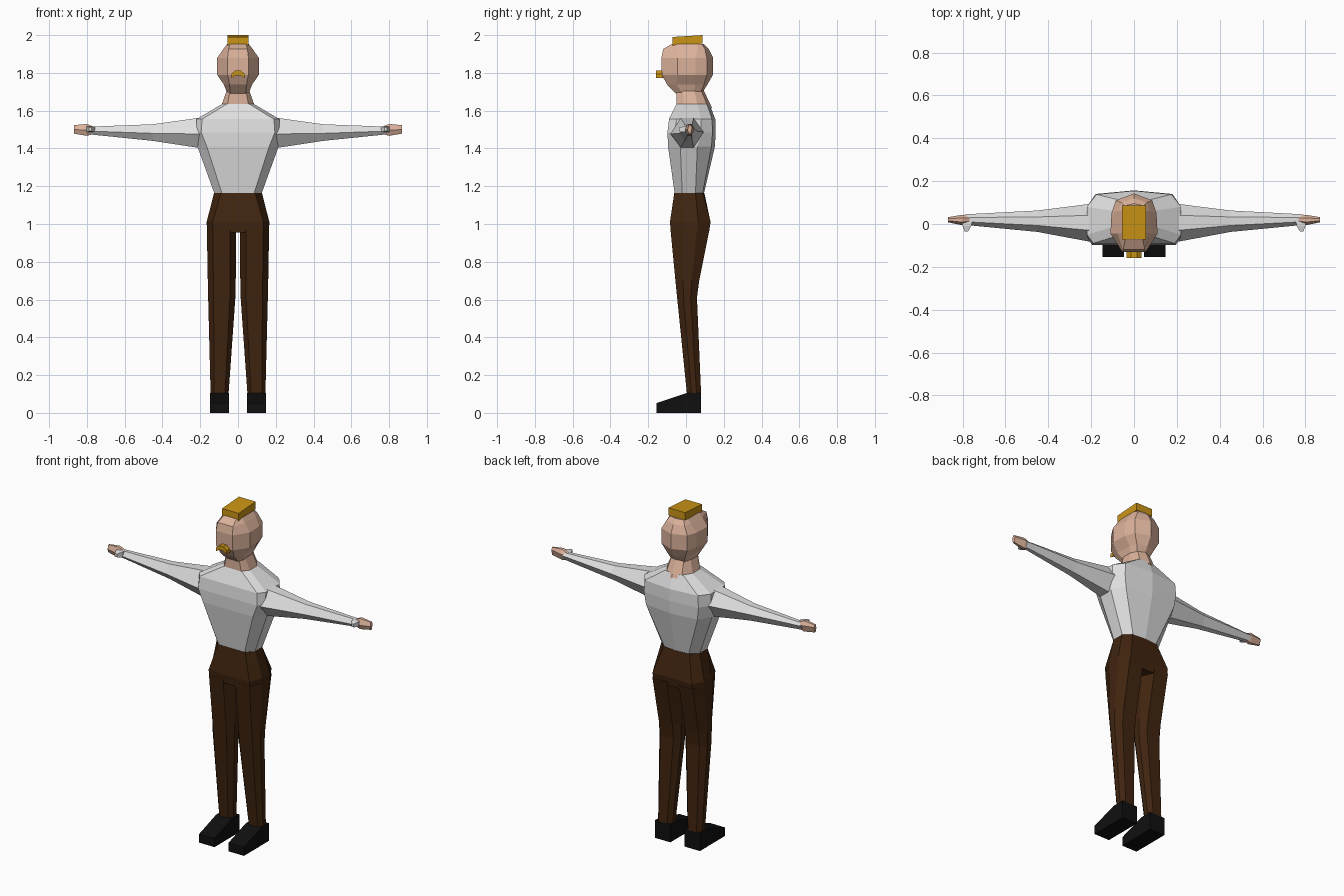
import bpy, bmesh


def material(name, rgb):
    m = bpy.data.materials.new(name)
    m.diffuse_color = (*rgb, 1)
    return m


SHIRT = material("light_grey_cloth", (0.74, 0.74, 0.74))
PANTS = material("brown_cloth", (0.052, 0.018, 0.005))
SKIN = material("skin", (0.72, 0.45, 0.33))
GOLD = material("golden_hair", (0.6, 0.3, 0.008))
BLACK = material("black_leather", (0.005, 0.005, 0.005))


def loft(name, rings, mat, side=1):
    """Skin equal-length rings of 3D points and cap both ends."""
    bm = bmesh.new()
    loops = [[bm.verts.new((x * side, y, z)) for x, y, z in r] for r in rings]
    n = len(loops[0])
    for a, b in zip(loops, loops[1:]):
        for i in range(n):
            j = (i + 1) % n
            bm.faces.new((a[i], a[j], b[j], b[i]))
    bm.faces.new(loops[0])
    bm.faces.new(loops[-1])
    bmesh.ops.recalc_face_normals(bm, faces=bm.faces)
    me = bpy.data.meshes.new(name)
    bm.to_mesh(me)
    bm.free()
    me.materials.append(mat)
    ob = bpy.data.objects.new(name, me)
    bpy.context.collection.objects.link(ob)
    return ob


def body_ring(z, front, s1, s2, back, spine):
    """Symmetric ring: front corner, two side points, back corner, spine y."""
    half = [front, s1, s2, back]
    pts = half + [(0, spine)] + [(-x, y) for x, y in reversed(half)]
    return [(x, y, z) for x, y in pts]


def chamfered(z, x0, x1, y0, y1):
    """Eight-sided ring for trouser legs."""
    dx, dy = (x1 - x0) * 0.2, (y1 - y0) * 0.32
    return [(x0 + dx, y0, z), (x1 - dx, y0, z), (x1, y0 + dy, z), (x1, y1 - dy, z),
            (x1 - dx, y1, z), (x0 + dx, y1, z), (x0, y1 - dy, z), (x0, y0 + dy, z)]


def arm_ring(x, yf, yb, zb, zm, zt):
    """Six-sided ring across an arm: ridges front and back."""
    q = (yb - yf) * 0.3
    return [(x, yf, zm), (x, yf + q, zt), (x, yb - q, zt),
            (x, yb, zm + 0.01), (x, yb - q, zb), (x, yf + q, zb)]


# Shirt body
loft("shirt", [
    body_ring(1.162, (.085, -.06), (.125, -.02), (.125, .05), (.08, .088), .095),
    body_ring(1.41, (.165, -.095), (.215, -.03), (.215, .06), (.17, .135), .153),
    body_ring(1.485, (.195, -.098), (.22, -.06), (.22, .08), (.18, .14), .157),
    body_ring(1.555, (.19, -.09), (.22, -.05), (.22, .08), (.175, .138), .155),
    body_ring(1.635, (.06, -.05), (.085, -.01), (.085, .06), (.06, .11), .125)], SHIRT)

# Neck
loft("neck", [
    body_ring(1.615, (.06, -.05), (.088, -.01), (.088, .06), (.055, .115), .137),
    body_ring(1.635, (.055, -.05), (.085, -.01), (.085, .06), (.05, .11), .128),
    body_ring(1.72, (.04, -.05), (.055, -.02), (.055, .04), (.04, .075), .088)], SKIN)

# Head
loft("head", [
    body_ring(1.692, (.04, -.055), (.057, -.02), (.057, .04), (.042, .075), .085),
    body_ring(1.738, (.045, -.1), (.075, -.05), (.072, .05), (.06, .095), .113),
    body_ring(1.79, (.055, -.128), (.11, -.045), (.105, .05), (.085, .11), .143),
    body_ring(1.88, (.055, -.13), (.11, -.045), (.105, .05), (.085, .11), .143),
    body_ring(1.927, (.05, -.12), (.077, -.045), (.075, .06), (.06, .1), .12),
    body_ring(1.953, (.042, -.075), (.057, -.04), (.057, .06), (.045, .085), .095)], SKIN)

# Flat-top hair, rising slightly to the back
loft("hair", [[(x, -.072, a) for x in (-.055, .055)] + [(x, .087, a + .01) for x in (.055, -.055)]
              for a in (1.945, 1.99)], GOLD)

# Arched moustache
arch = [(-.035, 1.773), (-.035, 1.795), (-.015, 1.812), (.015, 1.812),
        (.035, 1.795), (.035, 1.773), (.012, 1.787), (-.012, 1.787)]
loft("moustache", [[(x, y, z) for x, z in arch] for y in (-.158, -.115)], GOLD)

# Trouser seat
loft("trouser_seat", [
    body_ring(.955, (.13, -.08), (.164, -.01), (.164, .06), (.13, .122), .118),
    body_ring(1.01, (.135, -.085), (.166, -.01), (.166, .065), (.13, .13), .125),
    body_ring(1.165, (.09, -.062), (.127, -.02), (.127, .05), (.085, .09), .097)], PANTS)

for side, label in ((1, "left"), (-1, "right")):
    # Trouser leg
    loft(label + "_trouser_leg", [
        chamfered(.1, .05, .145, .005, .08),
        chamfered(.61, .014, .158, -.047, .058),
        chamfered(.7, .012, .16, -.056, .07),
        chamfered(.98, .01, .165, -.083, .126)], PANTS, side)

    # Shoe: wedge profile extruded across its width
    sole = [(-.155, 0), (.08, 0), (.08, .106), (.005, .106), (-.155, .052)]
    loft(label + "_shoe", [[(x, y, z) for y, z in sole] for x in (.047, .148)], BLACK, side)

    # Sleeve
    loft(label + "_sleeve", [
        arm_ring(.18, -.085, .1, 1.405, 1.477, 1.565),
        arm_ring(.22, -.08, .092, 1.405, 1.477, 1.56),
        arm_ring(.45, -.037, .063, 1.44, 1.48, 1.528),
        arm_ring(.79, -.004, .045, 1.475, 1.492, 1.515)], SHIRT, side)

    # Hand
    loft(label + "_hand", [
        arm_ring(.76, .004, .04, 1.478, 1.493, 1.513),
        arm_ring(.8, -.006, .043, 1.467, 1.497, 1.53),
        arm_ring(.868, .008, .032, 1.478, 1.5, 1.523)], SKIN, side)

    # Pointed tab at the cuff
    loft(label + "_cuff_tab", [
        [(x, y, z) for x, z in ((a, 1.5 - h), (b, 1.5 - h), (b, 1.503 + h), (a, 1.503 + h))]
        for y, a, b, h in ((.015, .755, .805, .014), (-.01, .76, .8, .014), (-.036, .775, .79, .008))],
        SHIRT, side)
